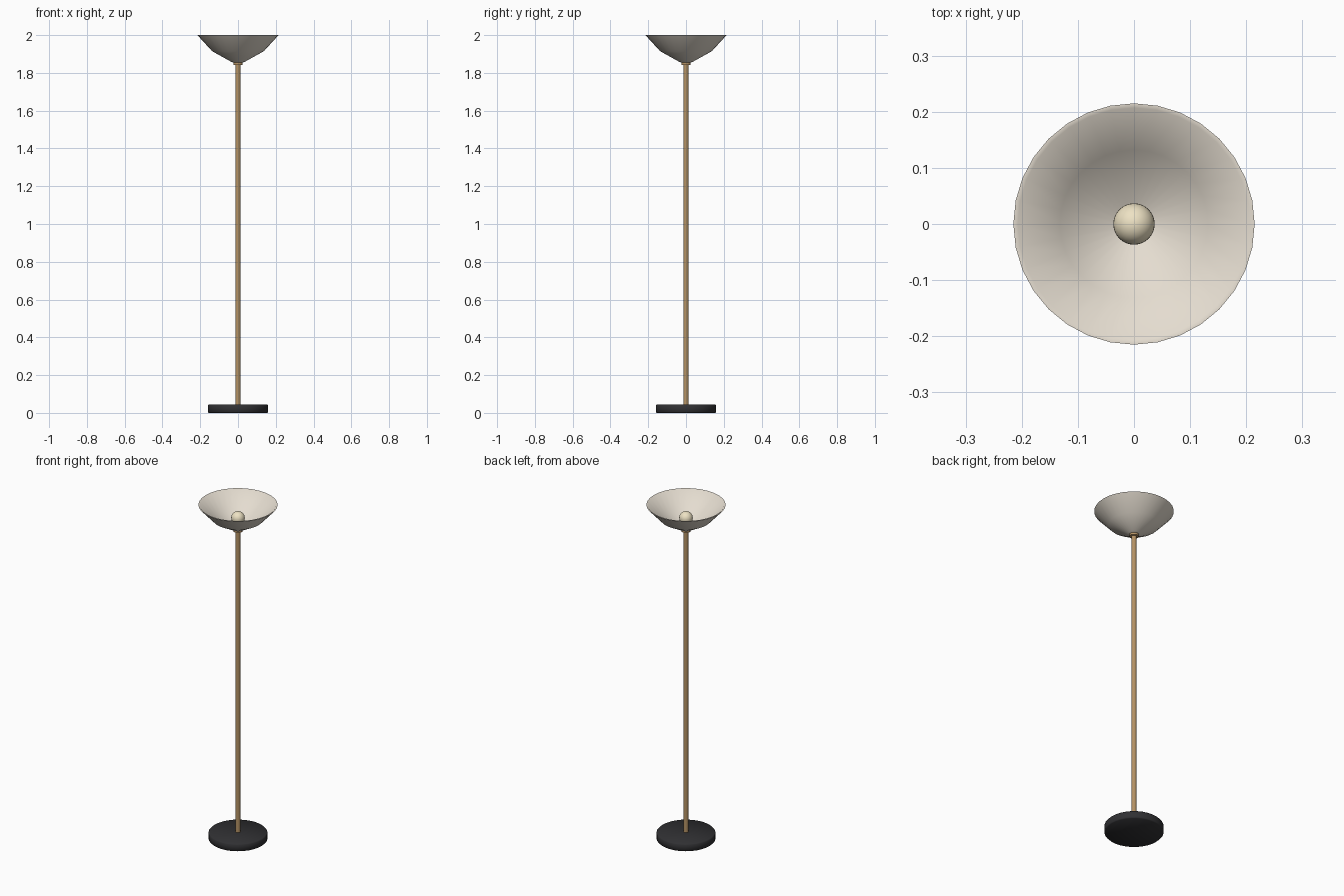
import bpy, bmesh, math

if "Cube" in bpy.data.objects:
    bpy.data.objects.remove(bpy.data.objects["Cube"])


def material(name, rgb):
    m = bpy.data.materials.new(name)
    m.diffuse_color = (*rgb, 1)
    m.use_nodes = True
    m.node_tree.nodes["Principled BSDF"].inputs["Base Color"].default_value = m.diffuse_color
    return m


def lathe(name, profile, mat, sides=32, closed=False, angle=35):
    """Spin a (radius, z) profile around the z axis."""
    bm = bmesh.new()
    rings = []
    for r, z in profile:
        if r == 0:
            rings.append([bm.verts.new((0, 0, z))] * sides)
        else:
            rings.append([bm.verts.new((r * math.cos(2 * math.pi * i / sides),
                                        r * math.sin(2 * math.pi * i / sides), z))
                          for i in range(sides)])
    pairs = list(zip(rings, rings[1:]))
    if closed:
        pairs.append((rings[-1], rings[0]))
    for a, b in pairs:
        for i in range(sides):
            j = (i + 1) % sides
            bm.faces.new(dict.fromkeys((a[i], a[j], b[j], b[i])))
    bmesh.ops.recalc_face_normals(bm, faces=bm.faces)
    me = bpy.data.meshes.new(name)
    bm.to_mesh(me)
    bm.free()
    me.materials.append(mat)
    ob = bpy.data.objects.new(name, me)
    bpy.context.collection.objects.link(ob)
    smooth(ob, angle)
    return ob


def smooth(ob, angle):
    bpy.ops.object.select_all(action='DESELECT')
    ob.select_set(True)
    bpy.context.view_layer.objects.active = ob
    bpy.ops.object.shade_smooth_by_angle(angle=math.radians(angle))


black = material("black_metal", (0.03, 0.03, 0.033))
brass = material("brass", (0.46, 0.29, 0.13))
cream = material("cream_shade", (0.78, 0.72, 0.63))
glow = material("bulb_glass", (0.85, 0.76, 0.55))

# Weighted disc base with softened edges
lathe("base", [(0, 0), (0.155, 0), (0.16, 0.005), (0.16, 0.04),
               (0.155, 0.045), (0, 0.045)], black, 32, angle=50)

# Upright pole
lathe("pole", [(0, 0.04), (0.0135, 0.04), (0.0135, 1.85), (0, 1.85)], brass, 16)

# Collar and bulb holder
lathe("collar", [(0, 1.843), (0.025, 1.843), (0.025, 1.868), (0.018, 1.868),
                 (0.018, 1.895), (0, 1.895)], brass, 24)

# Thin-walled open bowl shade
lathe("shade", [(0.024, 1.855), (0.035, 1.858), (0.137, 1.915), (0.215, 2.0),
                (0.207, 2.0), (0.132, 1.921), (0.033, 1.865), (0.024, 1.862)],
      cream, 32, closed=True, angle=60)

# Round bulb
bpy.ops.mesh.primitive_uv_sphere_add(segments=24, ring_count=16, radius=0.037,
                                     location=(0, 0, 1.922))
bulb = bpy.context.object
bulb.name = "bulb"
bulb.data.materials.append(glow)
smooth(bulb, 60)
